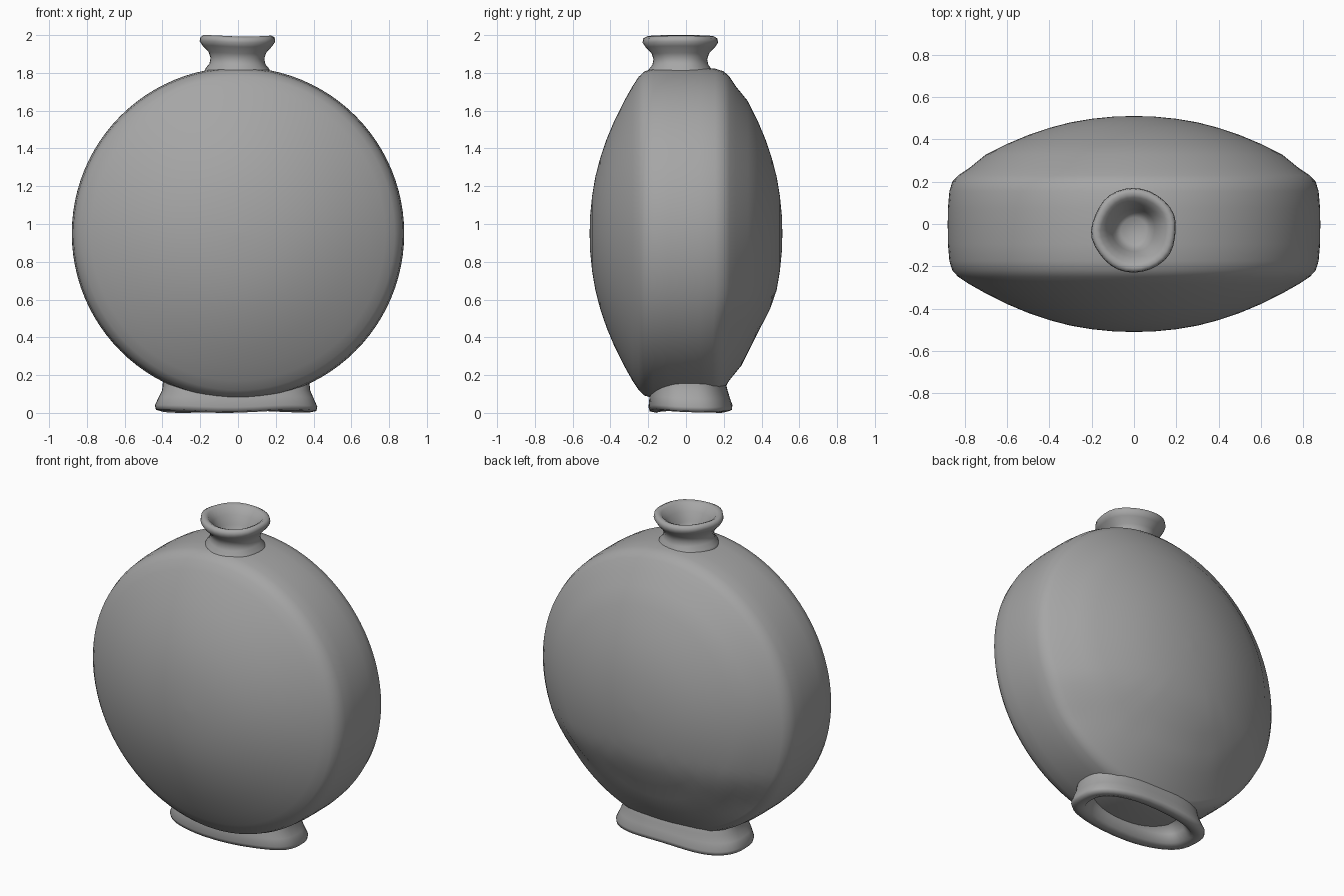
import bpy
import bmesh
from math import cos, sin, pi, copysign
from mathutils import Matrix

cube = bpy.data.objects.get("Cube")
if cube:
    bpy.data.objects.remove(cube, do_unlink=True)

clay = bpy.data.materials.new("grey_clay")
clay.use_nodes = True
colour = (0.38, 0.38, 0.38, 1)
clay.diffuse_color = colour
clay.node_tree.nodes["Principled BSDF"].inputs["Base Color"].default_value = colour


def loft(name, rings, segments, power=2.0, matrix=Matrix(), shape=None):
    """Skin a stack of (half width, half depth, height) rings and cap the ends."""
    bm = bmesh.new()
    loops = []
    for a, b, z in rings:
        loop = []
        for i in range(segments):
            c, s = cos(2 * pi * i / segments), sin(2 * pi * i / segments)
            x = a * copysign(abs(c) ** (2 / power), c)
            y = b * copysign(abs(s) ** (2 / power), s)
            loop.append(bm.verts.new((x, y, z)))
        loops.append(loop)
    for low, high in zip(loops, loops[1:]):
        for i in range(segments):
            j = (i + 1) % segments
            bm.faces.new((low[i], low[j], high[j], high[i]))
    bm.faces.new(loops[0])
    bm.faces.new(loops[-1])
    bm.transform(matrix)
    if shape:
        for v in bm.verts:
            shape(v.co)
    bmesh.ops.recalc_face_normals(bm, faces=bm.faces)
    for f in bm.faces:
        f.smooth = True
    mesh = bpy.data.meshes.new(name)
    bm.to_mesh(mesh)
    bm.free()
    mesh.materials.append(clay)
    obj = bpy.data.objects.new(name, mesh)
    bpy.context.collection.objects.link(obj)
    return obj


def flatten_lower_back(co):
    # The back is pressed in a little above the foot
    if co.y > 0.1 and co.z < 0.6:
        co.y -= 0.035 * min(1, (0.6 - co.z) / 0.2) * min(1, (co.y - 0.1) / 0.15)


def uneven_foot(co):
    # Hand-shaped waviness and a wider back edge near the ground
    if co.z < 0.1:
        co.y += 0.012 * (1 - co.z / 0.1)
        co.z += 0.006 * (1 + sin(co.x * 9 + co.y * 6))


def uneven_rim(co):
    co.x += 0.004 * sin(co.y * 30)
    co.z -= 0.004 * (1 + sin(co.x * 14 + 1))


# Round flask body: domed front and back with a flatter band around the edge
dome = [(0.01, 0.51), (0.1, 0.507), (0.2, 0.497), (0.3, 0.48), (0.4, 0.454),
        (0.5, 0.42), (0.6, 0.378), (0.7, 0.328), (0.78, 0.278), (0.83, 0.245),
        (0.858, 0.215), (0.872, 0.17), (0.879, 0.09)]
profile = [(r, -t + 0.015 * (r > 0.7)) for r, t in dome]
profile += [(0.88, 0)]
profile += [(r, t + 0.005 * (r > 0.7)) for r, t in reversed(dome)]
place = Matrix.Translation((0, 0, 0.95)) @ Matrix.Rotation(pi / 2, 4, "X")
loft("flask_body", [(r, r, t) for r, t in profile], 96,
     matrix=place, shape=flatten_lower_back)

# Neck with flared lip and hollow mouth
neck = [(0.185, 1.78), (0.168, 1.825), (0.148, 1.85), (0.142, 1.88), (0.152, 1.91),
        (0.185, 1.945), (0.2, 1.968), (0.196, 1.99), (0.178, 2.0), (0.155, 1.99),
        (0.125, 1.95), (0.1, 1.9), (0.085, 1.86), (0.06, 1.84)]
loft("neck", [(r, r, z) for r, z in neck], 32,
     matrix=Matrix.Translation((0, -0.03, 0)), shape=uneven_rim)

# Oval flared foot with a recess underneath
foot = [(0.39, 0.17, 0.21), (0.388, 0.195, 0.16), (0.392, 0.205, 0.12),
        (0.41, 0.212, 0.075), (0.43, 0.222, 0.03), (0.425, 0.218, 0.008),
        (0.39, 0.185, 0.0), (0.35, 0.15, 0.012), (0.32, 0.125, 0.06),
        (0.3, 0.11, 0.12)]
loft("foot", foot, 48, power=2.7,
     matrix=Matrix.Translation((-0.01, 0.015, 0)), shape=uneven_foot)
